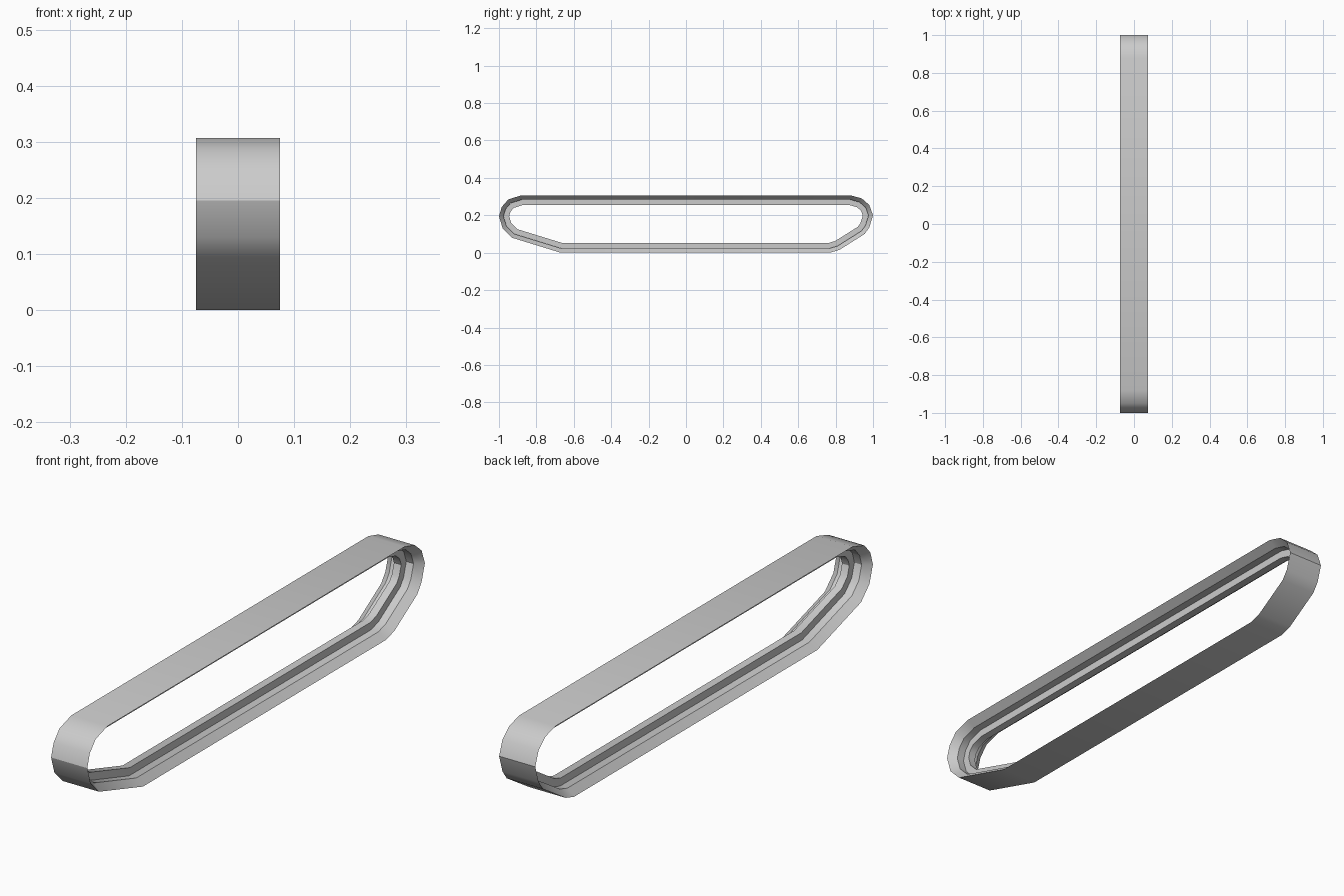
import bpy
import bmesh
import math
from mathutils import Vector

cube = bpy.data.objects.get("Cube")
if cube:
    bpy.data.objects.remove(cube, do_unlink=True)

# Side outline of the belt as (y, z), counter-clockwise from the front bottom corner
OUTLINE = [Vector(p) for p in (
    (-0.67, 0), (0.77, 0), (0.82, 0.015), (0.955, 0.1), (0.98, 0.135),
    (1, 0.2), (0.98, 0.255), (0.94, 0.29), (0.88, 0.307),
    (-0.88, 0.307), (-0.95, 0.285), (-0.985, 0.245), (-1, 0.195),
    (-0.98, 0.13), (-0.93, 0.08))]

# Half section as (x, depth inward): bevelled edge, inner face, centre guide ridge
HALF = [(0.075, 0), (0.045, 0.023), (0.015, 0.023), (0.015, 0.052)]
SECTION = HALF + [(-x, d) for x, d in reversed(HALF)]


def inset(points, depth):
    """Move a closed outline inward with mitred corners."""
    result = []
    for i, p in enumerate(points):
        a = (p - points[i - 1]).normalized()
        b = (points[(i + 1) % len(points)] - p).normalized()
        na, nb = Vector((-a.y, a.x)), Vector((-b.y, b.x))
        result.append(p + (na + nb) * depth / (1 + na.dot(nb)))
    return result


# Grey rubber
rubber = bpy.data.materials.new("grey_rubber")
rubber.use_nodes = True
colour = (0.6, 0.6, 0.6, 1)
rubber.diffuse_color = colour
rubber.node_tree.nodes["Principled BSDF"].inputs["Base Color"].default_value = colour

# Closed belt swept around the outline
bm = bmesh.new()
rings = [[bm.verts.new((x, p.x, p.y)) for p in inset(OUTLINE, d)] for x, d in SECTION]
for k, ring in enumerate(rings):
    other = rings[(k + 1) % len(rings)]
    for i in range(len(ring)):
        j = (i + 1) % len(ring)
        bm.faces.new((ring[i], ring[j], other[j], other[i]))
bmesh.ops.recalc_face_normals(bm, faces=bm.faces)
mesh = bpy.data.meshes.new("track_belt")
bm.to_mesh(mesh)
bm.free()
mesh.materials.append(rubber)
belt = bpy.data.objects.new("track_belt", mesh)
bpy.context.collection.objects.link(belt)

bpy.ops.object.select_all(action="DESELECT")
belt.select_set(True)
bpy.context.view_layer.objects.active = belt
bpy.ops.object.shade_smooth_by_angle(angle=math.radians(33))
